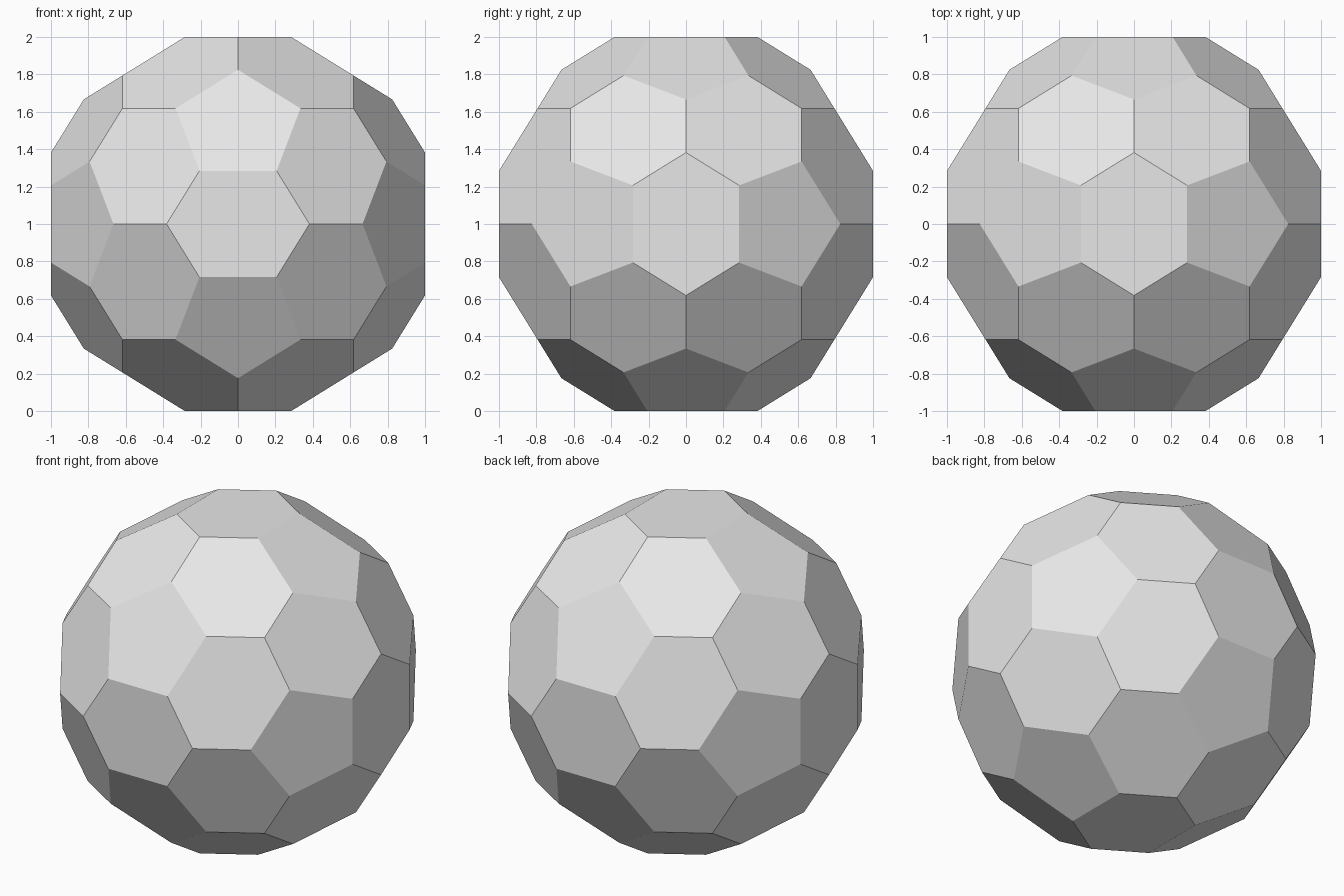
import bpy
import bmesh
from math import atan2, sqrt
from itertools import combinations, product
from mathutils import Vector

cube = bpy.data.objects.get("Cube")
if cube:
    bpy.data.objects.remove(cube, do_unlink=True)

PHI = (1 + sqrt(5)) / 2

# Pentagon axes: the twelve corners of an icosahedron
pentagons = []
for a, b in product((-PHI, PHI), (-1, 1)):
    pentagons += [Vector((0, a, b)), Vector((b, 0, a)), Vector((a, b, 0))]

# Hexagon axes: the middles of its thirty edges
hexagons = [p + q for p, q in combinations(pentagons, 2) if (p - q).length < 2.1]

# Hull of all face axes; each of its triangles marks one corner of the ball
hull = bmesh.new()
for axis in pentagons + hexagons:
    hull.verts.new(axis.normalized())
bmesh.ops.convex_hull(hull, input=hull.verts[:])
hull.normal_update()
hull.faces.index_update()

# Ball: every face lies at distance one from the centre
corners = [f.normal / f.normal.dot(f.verts[0].co) for f in hull.faces]
faces = []
for v in hull.verts:
    u = v.co.orthogonal()
    w = v.co.cross(u)
    ring = [f.index for f in v.link_faces]
    ring.sort(key=lambda i: atan2(corners[i].dot(w), corners[i].dot(u)))
    faces.append(ring)
hull.free()

mesh = bpy.data.meshes.new("faceted_ball")
mesh.from_pydata([c + Vector((0, 0, 1)) for c in corners], [], faces)
mesh.update()
ball = bpy.data.objects.new("faceted_ball", mesh)
bpy.context.collection.objects.link(ball)

# Single plain grey
grey = bpy.data.materials.new("light_grey")
grey.use_nodes = True
colour = (0.8, 0.8, 0.8, 1)
grey.diffuse_color = colour
grey.node_tree.nodes["Principled BSDF"].inputs["Base Color"].default_value = colour
mesh.materials.append(grey)
